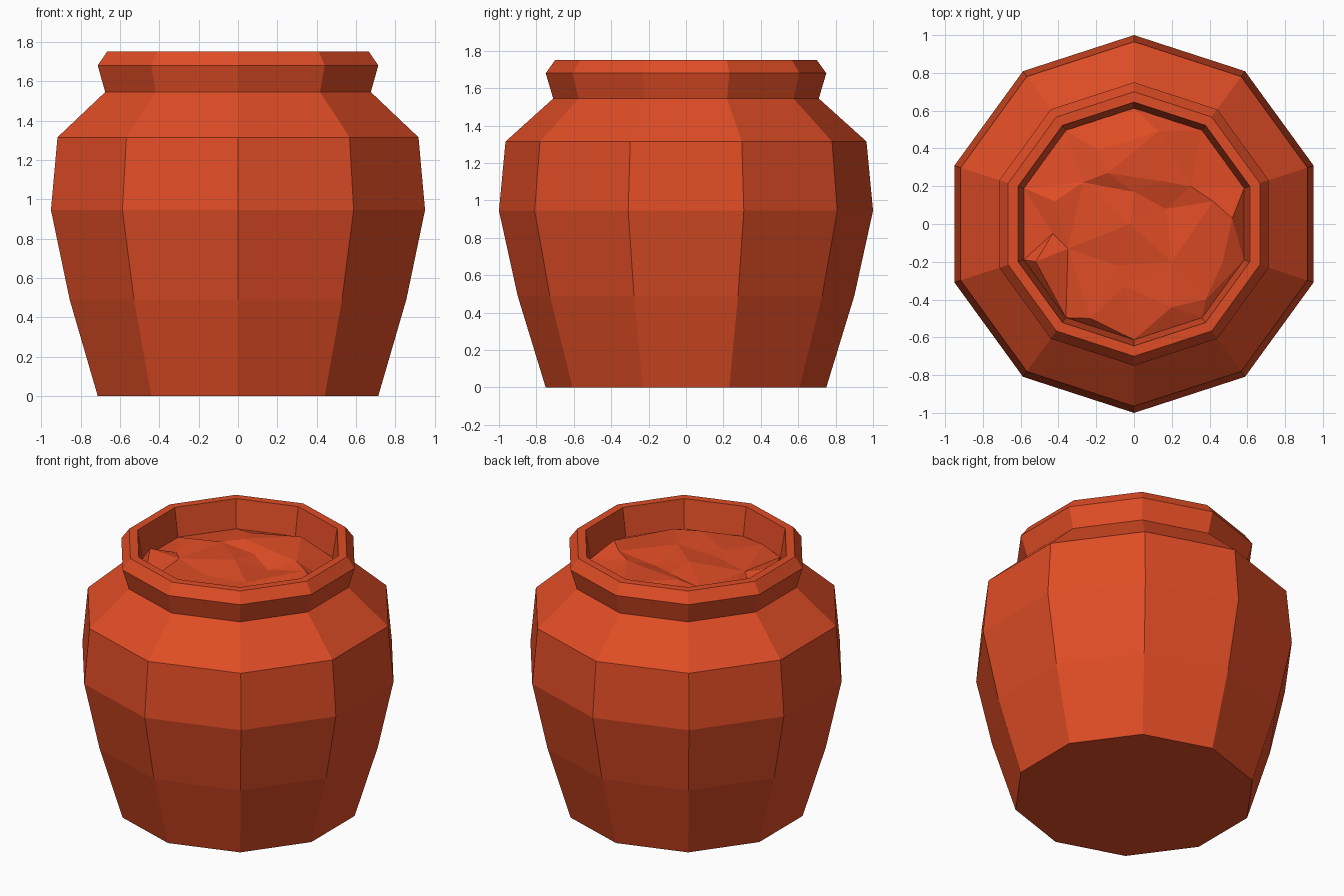
import bpy
import bmesh
from math import sin, cos, pi
from mathutils import Vector
from mathutils.geometry import delaunay_2d_cdt

SIDES = 10

cube = bpy.data.objects.get("Cube")
if cube:
    bpy.data.objects.remove(cube, do_unlink=True)


def make_material(name, colour):
    mat = bpy.data.materials.new(name)
    mat.use_nodes = True
    mat.diffuse_color = colour
    mat.node_tree.nodes["Principled BSDF"].inputs["Base Color"].default_value = colour
    return mat


terracotta = make_material("terracotta", (0.74, 0.073, 0.019, 1))


def ring_points(radius):
    """Corners of a regular polygon with one corner on the y axis."""
    angles = [pi / 2 + 2 * pi * i / SIDES for i in range(SIDES)]
    return [Vector((radius * cos(a), radius * sin(a))) for a in angles]


def add_object(name, bm):
    mesh = bpy.data.meshes.new(name)
    bm.to_mesh(mesh)
    bm.free()
    mesh.materials.append(terracotta)
    obj = bpy.data.objects.new(name, mesh)
    bpy.context.collection.objects.link(obj)
    return obj


# Pot wall: (radius, height) profile from the base, over the rim, down inside
profile = [(0.75, 0), (0.9, 0.49), (1, 0.945), (0.965, 1.315), (0.71, 1.545),
           (0.75, 1.68), (0.7, 1.75), (0.645, 1.75), (0.605, 1.5)]
bm = bmesh.new()
rings = [[bm.verts.new((p.x, p.y, z)) for p in ring_points(r)] for r, z in profile]
for low, high in zip(rings, rings[1:]):
    for i in range(SIDES):
        j = (i + 1) % SIDES
        bm.faces.new((low[i], low[j], high[j], high[i]))
bm.faces.new(rings[0][::-1])
add_object("pot_wall", bm)

# Rough soil: ridge points (x, y, height above the soil edge), triangulated
soil_edge = 1.56
lumps = [(-.02, 0, .07), (.17, .08, .02), (-.09, -.22, .03), (.13, .23, .07),
         (-.14, .27, .08), (-.19, .39, .06), (.13, .49, .08), (0, .17, .05),
         (-.27, .22, .04), (-.42, .12, .06), (-.43, -.05, .03), (-.52, -.2, .09),
         (-.35, -.13, .04), (-.23, -.5, .05), (-.05, -.33, .03), (.2, -.44, .05),
         (.38, -.4, .03), (.42, .12, .07), (.47, -.2, .04), (.52, .03, .08),
         (.3, .2, .07), (.2, -.2, .05)]
flat = [Vector((x, y)) for x, y, h in lumps] + ring_points(0.613)
heights = [h for x, y, h in lumps] + [0] * SIDES
points, _, triangles, sources, _, _ = delaunay_2d_cdt(flat, [], [], 0, 0.0001)
bm = bmesh.new()
verts = [bm.verts.new((p.x, p.y, soil_edge + heights[s[0]]))
         for p, s in zip(points, sources)]
for tri in triangles:
    face = bm.faces.new([verts[i] for i in tri])
    face.normal_update()
    if face.normal.z < 0:
        face.normal_flip()
add_object("soil", bm)
